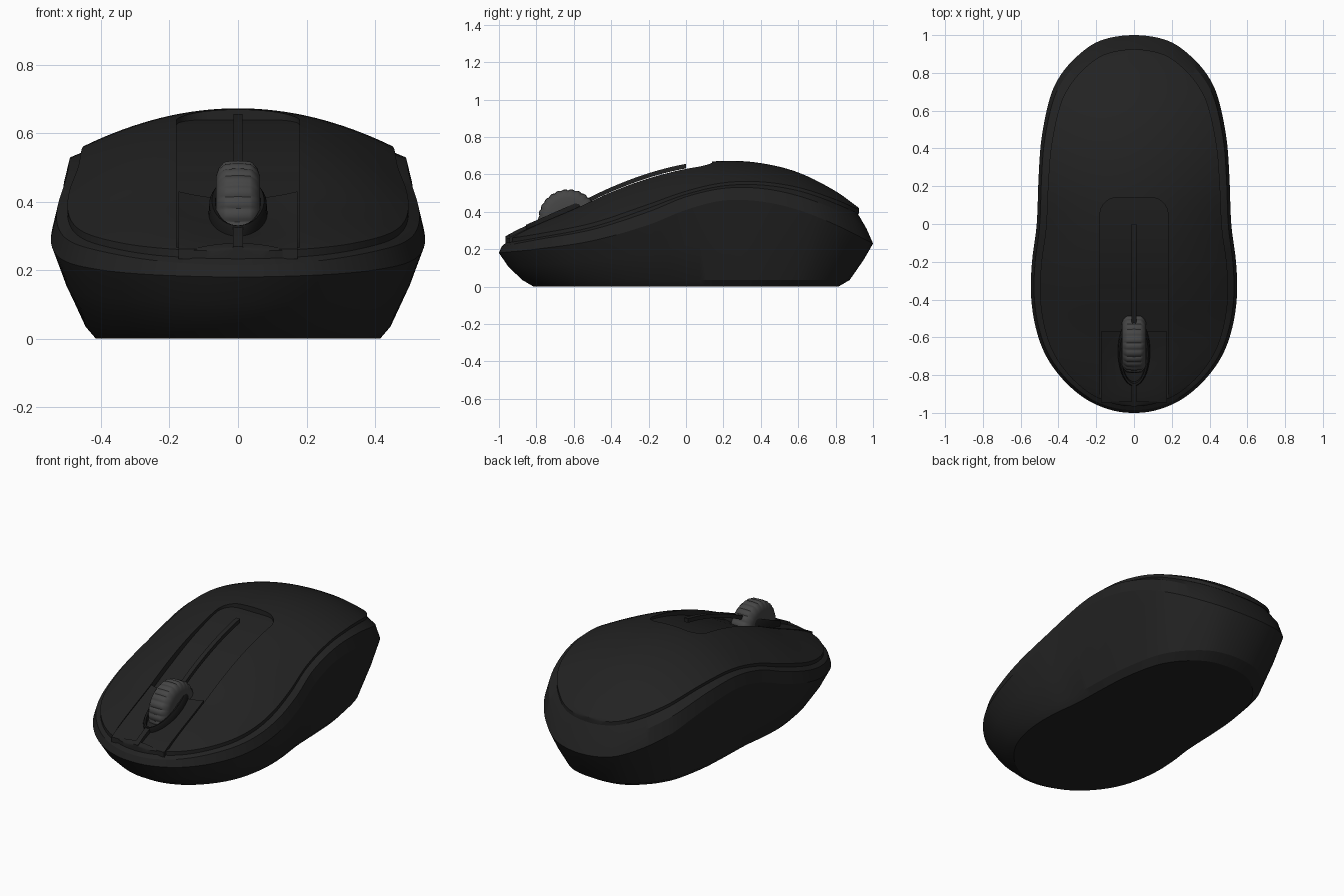
import bpy, bmesh
from math import sin, cos, pi, sqrt, atan

if "Cube" in bpy.data.objects:
    bpy.data.objects.remove(bpy.data.objects["Cube"])


def material(name, v):
    m = bpy.data.materials.new(name)
    m.diffuse_color = (v, v, v, 1)
    m.use_nodes = True
    m.node_tree.nodes["Principled BSDF"].inputs["Base Color"].default_value = m.diffuse_color
    return m


BLACK = material("black_plastic", 0.016)
DARK = material("dark_plastic", 0.010)
GREY = material("grey_rubber", 0.06)


def finish(name, bm, mat):
    bmesh.ops.remove_doubles(bm, verts=bm.verts, dist=1e-5)
    bmesh.ops.recalc_face_normals(bm, faces=bm.faces)
    me = bpy.data.meshes.new(name)
    bm.to_mesh(me)
    bm.free()
    ob = bpy.data.objects.new(name, me)
    bpy.context.collection.objects.link(ob)
    me.materials.append(mat)
    return ob


def smooth(ob, angle=30):
    bpy.ops.object.select_all(action='DESELECT')
    ob.select_set(True)
    bpy.context.view_layer.objects.active = ob
    bpy.ops.object.shade_smooth_by_angle(angle=angle * pi / 180)


def bridge(bm, a, b):
    n = len(a)
    for i in range(n):
        j = (i + 1) % n
        bm.faces.new((a[i], a[j], b[j], b[i]))


def profile(pts):
    """Smooth height curve z(y) through the given points."""
    def slope(i):
        a, b = pts[max(i - 1, 0)], pts[min(i + 1, len(pts) - 1)]
        return (b[1] - a[1]) / (b[0] - a[0])

    def z(y):
        y = min(max(y, pts[0][0]), pts[-1][0])
        i = 0
        while i < len(pts) - 2 and y > pts[i + 1][0]:
            i += 1
        (y0, z0), (y1, z1) = pts[i], pts[i + 1]
        h = y1 - y0
        t = (y - y0) / h
        return (z0 * (1 + 2 * t) * (1 - t) ** 2 + z1 * t * t * (3 - 2 * t)
                + h * t * (1 - t) * (slope(i) * (1 - t) - slope(i + 1) * t))
    return z


def catmull(pts, n):
    p = [(-pts[1][0], pts[1][1])] + pts + [(-pts[-2][0], pts[-2][1])]
    out = []
    for i in range(1, len(p) - 2):
        for k in range(n):
            t = k / n
            out.append(tuple(0.5 * (2 * b + (c - a) * t + (2 * a - 5 * b + 4 * c - d) * t * t
                                    + (3 * b - a - 3 * c + d) * t ** 3)
                             for a, b, c, d in zip(*p[i - 1:i + 3])))
    return out + [pts[-1]]


def slab(name, rows, top, bottom, mat, cols=24):
    """Solid from cross rows (y, half width) between two height functions."""
    bm = bmesh.new()
    loops = []
    for y, w in rows:
        ss = [-1 + 2 * k / cols for k in range(cols + 1)]
        loops.append([bm.verts.new((s * w, y, top(s, y))) for s in ss]
                     + [bm.verts.new((s * w, y, bottom(s, y))) for s in reversed(ss)])
    for a, b in zip(loops, loops[1:]):
        bridge(bm, a, b)
    if rows[0][1] > 0.001:
        bm.faces.new(loops[0])
        bm.faces.new(loops[-1])
    return finish(name, bm, mat)


def span(y0, y1, n):
    return [y0 + (y1 - y0) * k / n for k in range(n + 1)]


# Plan outline (right half) and height curves along the length
outline = catmull([(0, 1), (.18, .97), (.31, .88), (.40, .77), (.45, .65), (.49, .45),
                   (.505, .25), (.515, 0), (.54, -.2), (.545, -.38), (.52, -.55),
                   (.465, -.7), (.37, -.83), (.25, -.93), (.12, -.985), (0, -1)], 6)
rim = profile([(-1, .18), (-.8, .2), (-.5, .245), (-.2, .33), (0, .41), (.2, .46),
               (.4, .455), (.6, .41), (.8, .33), (1, .23)])
band = profile([(-.985, .215), (-.8, .25), (-.5, .305), (-.2, .4), (0, .48), (.2, .525),
                (.4, .525), (.6, .485), (.8, .41), (.965, .31)])
edge = profile([(-.965, .255), (-.8, .28), (-.5, .34), (-.2, .44), (0, .51), (.2, .555),
                (.4, .56), (.6, .53), (.8, .465), (.925, .41)])
crown = profile([(-.965, .265), (-.9, .30), (-.8, .345), (-.6, .43), (-.4, .525), (-.2, .6),
                 (0, .65), (.2, .672), (.4, .66), (.6, .61), (.8, .51), (.925, .42)])

# Lower body with side band: rings lofted upward
rings = [(.76, .815, 0, lambda y: 0), (.815, .875, 0, lambda y: .035),
         (.92, .95, 0, lambda y: rim(y) * .52 + .01), (1, 1, 0, rim),
         (.97, .975, -.01, band), (.88, .93, -.02, lambda y: edge(y) - .012)]
bm = bmesh.new()
loops = []
for sx, sy, dy, z in rings:
    right = [(x * sx, y * sy + dy) for x, y in outline]
    pts = right + [(-x, y) for x, y in right[-2:0:-1]]
    loops.append([bm.verts.new((x, y, z(y))) for x, y in pts])
for a, b in zip(loops, loops[1:]):
    bridge(bm, a, b)
bm.faces.new(loops[0])
top, n = loops[-1], len(loops[-1])
for i in range(n // 2):
    quad = [top[i], top[i + 1], top[-i - 1], top[-i]]
    bm.faces.new(list(dict.fromkeys(quad)))
smooth(finish("lower_body", bm, BLACK), 24)

# Top shell
shell = slab("top_shell", [(y * .945 - .02, max(x, 0) * (.905 - .02 * y)) for x, y in outline],
             lambda s, y: edge(y) + (crown(y) - edge(y)) * (1 - s * s),
             lambda s, y: edge(y) - .022, BLACK, 32)

# Recessed centre channel with rounded rear corners
rear = [.05 + .09 * sin(a) for a in span(pi / 2, 0, 8)]
rows = [(y, .09 + sqrt(max(.0081 - (y - .05) ** 2, 0))) for y in rear]
rows += [(y, .18) for y in span(.02, -.94, 30)]
floor = lambda s, y: max(crown(y) - .03 - .03 * min(1, (.14 - y) * 2), edge(y) + .004)
cutter = slab("channel_cutter", rows, lambda s, y: 1, floor, DARK)
cutter.hide_render = True
mod = shell.modifiers.new("channel", 'BOOLEAN')
mod.operation, mod.object, mod.solver = 'DIFFERENCE', cutter, 'EXACT'
bpy.context.view_layer.objects.active = shell
bpy.ops.object.modifier_apply(modifier="channel")
bpy.data.objects.remove(cutter)
smooth(shell)

# Panel around the wheel, dipping toward the middle
panel_top = lambda s, y: crown(y) - .014 - .022 * (1 - s * s) * min(1, (y + .96) * 4)
smooth(slab("wheel_panel", [(y, .174) for y in span(-.57, -.945, 16)], panel_top,
            lambda s, y: panel_top(s, y) - .03, BLACK))

# Thin strip bridging the channel behind the wheel, and stem in front of it
smooth(slab("centre_strip", [(y, .013) for y in span(.0, -.57, 20)],
            lambda s, y: crown(y) + .006, lambda s, y: crown(y) - .018, BLACK, 2))
smooth(slab("front_stem", [(y, .014) for y in span(-.85, -.965, 6)],
            lambda s, y: crown(y) + .004, lambda s, y: crown(y) - .05, BLACK, 2))

# Collar around the wheel
bm = bmesh.new()
loops = []
tilt = atan(.44)
for i in range(40):
    a = 2 * pi * i / 40
    loop = []
    for u, v in ((.068, -.03), (.066, .008), (.076, .012), (.084, 0), (.086, -.03)):
        x, l = u * cos(a), (u + .105) * sin(a)
        loop.append(bm.verts.new((x, -.685 + l * cos(tilt) - v * sin(tilt),
                                  .392 + l * sin(tilt) + v * cos(tilt))))
    loops.append(loop)
for i in range(40):
    bridge(bm, loops[i], loops[(i + 1) % 40])
smooth(finish("wheel_collar", bm, DARK))

# Ribbed scroll wheel turned about the x axis
bm = bmesh.new()
loops = []
section = [(-.062, .06), (-.064, .115), (-.056, .138), (-.042, .15), (-.034, .154), (0, .156),
           (.034, .154), (.042, .15), (.056, .138), (.064, .115), (.062, .06)]
steps = 192
for i in range(steps):
    a = 2 * pi * i / steps
    rib = .007 * (abs(cos(a * 13)) ** .6 - .4)
    loops.append([bm.verts.new((x, -.63 + (r + (rib if abs(x) < .05 else 0)) * cos(a),
                                .36 + (r + (rib if abs(x) < .05 else 0)) * sin(a)))
                  for x, r in section])
for i in range(steps):
    bridge(bm, loops[i], loops[(i + 1) % steps])
smooth(finish("scroll_wheel", bm, GREY), 40)
